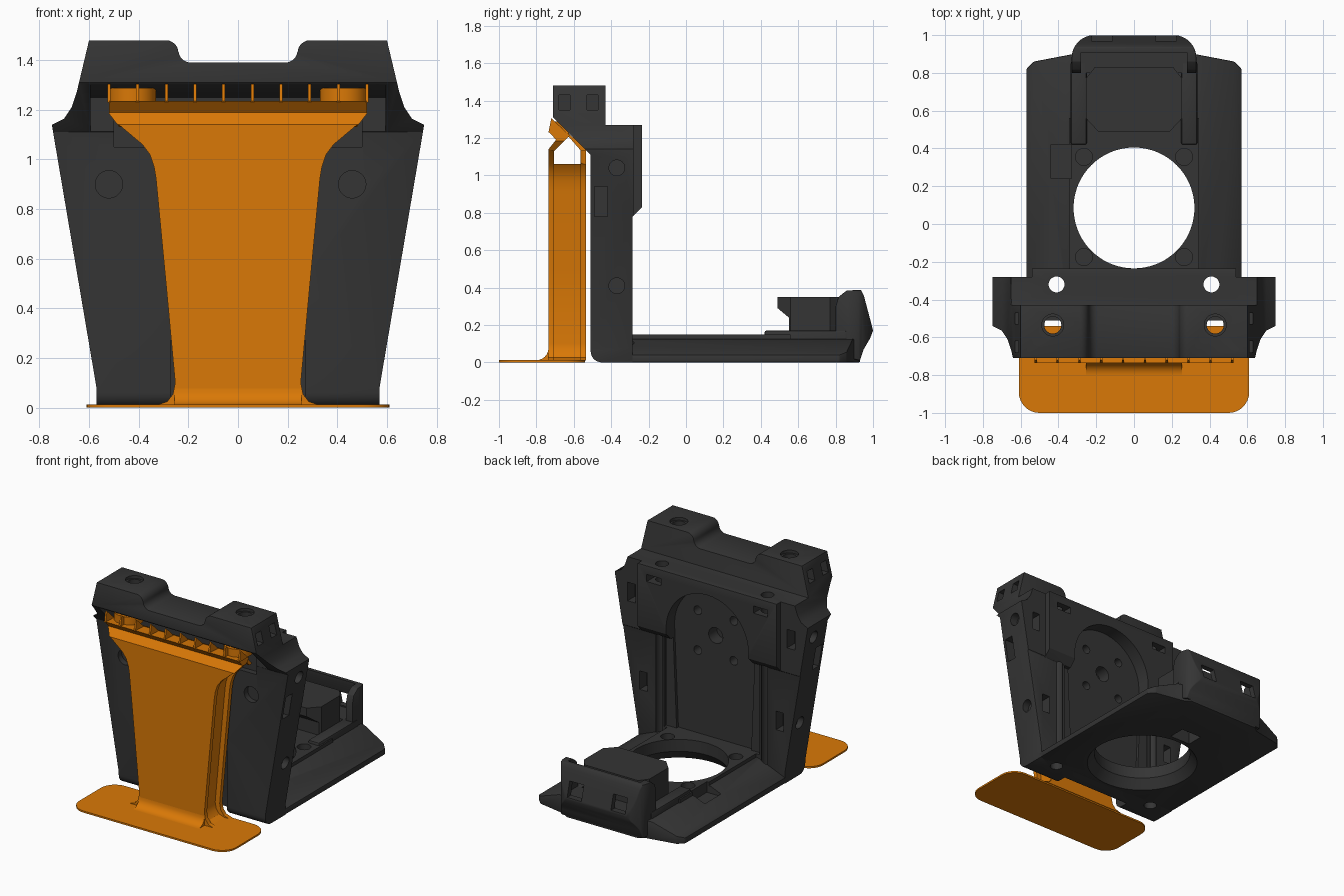
import bpy, bmesh, math
from mathutils import Matrix

if "Cube" in bpy.data.objects:
    bpy.data.objects.remove(bpy.data.objects["Cube"], do_unlink=True)


def material(name, rgb):
    m = bpy.data.materials.new(name)
    m.use_nodes = True
    m.diffuse_color = (*rgb, 1)
    m.node_tree.nodes["Principled BSDF"].inputs["Base Color"].default_value = (*rgb, 1)
    return m


DARK = material("charcoal plastic", (0.035, 0.035, 0.035))
ORANGE = material("orange plastic", (0.70, 0.19, 0.002))


def finish(name, bm, mat):
    bmesh.ops.recalc_face_normals(bm, faces=bm.faces)
    me = bpy.data.meshes.new(name)
    bm.to_mesh(me)
    bm.free()
    me.materials.append(mat)
    ob = bpy.data.objects.new(name, me)
    bpy.context.collection.objects.link(ob)
    return ob


def prism(name, pts, axis, lo, hi, mat=DARK):
    """Extrude a closed profile along an axis."""
    place = {"x": lambda u, v, t: (t, u, v),
             "y": lambda u, v, t: (u, t, v),
             "z": lambda u, v, t: (u, v, t)}[axis]
    bm = bmesh.new()
    a = [bm.verts.new(place(u, v, lo)) for u, v in pts]
    b = [bm.verts.new(place(u, v, hi)) for u, v in pts]
    bm.faces.new(a)
    bm.faces.new(b)
    for i in range(len(a)):
        j = (i + 1) % len(a)
        bm.faces.new((a[i], a[j], b[j], b[i]))
    return finish(name, bm, mat)


def box(x0, x1, y0, y1, z0, z1, name="cutter", mat=DARK):
    return prism(name, [(x0, y0), (x1, y0), (x1, y1), (x0, y1)], "z", z0, z1, mat)


def disc(axis, u, v, r, lo, hi, name="cutter", mat=DARK, n=40):
    pts = [(u + r * math.cos(math.tau * i / n), v + r * math.sin(math.tau * i / n)) for i in range(n)]
    return prism(name, pts, axis, lo, hi, mat)


def arc(cx, cy, r, a0, a1, n=6):
    return [(cx + r * math.cos(math.radians(a0 + (a1 - a0) * i / n)),
             cy + r * math.sin(math.radians(a0 + (a1 - a0) * i / n))) for i in range(n + 1)]


def mirrored(half):
    """Complete a right-hand profile with its mirror image."""
    return half + [(-u, v) for u, v in reversed(half)]


def apply(ob, mod):
    bpy.context.view_layer.objects.active = ob
    bpy.ops.object.modifier_apply(modifier=mod.name)


def combine(ob, others, op="DIFFERENCE"):
    for c in others:
        c.hide_render = True
        m = ob.modifiers.new("cut", "BOOLEAN")
        m.operation, m.solver, m.object = op, "EXACT", c
        apply(ob, m)
        bpy.data.objects.remove(c, do_unlink=True)


def bevel(ob, width):
    m = ob.modifiers.new("soft edges", "BEVEL")
    m.width, m.segments, m.limit_method = width, 2, "ANGLE"
    apply(ob, m)


# Upright: side profile crossed with the flared front outline
side = arc(-0.45, 0.06, 0.06, 180, 270) + [
    (-0.285, 0), (-0.285, 0.78), (-0.235, 0.83), (-0.235, 1.27), (-0.43, 1.27),
    (-0.43, 1.48), (-0.71, 1.48), (-0.71, 1.31), (-0.51, 1.11)]
front = mirrored([(0.57, 0), (0.57, 0.08), (0.75, 1.14), (0.70, 1.165), (0.67, 1.21),
                  (0.65, 1.27), (0.60, 1.48)] + arc(0.29, 1.43, 0.05, 90, 180)
                 + arc(0.19, 1.44, 0.05, 0, -90))
upright = prism("upright_frame", side, "x", -0.8, 0.8)
combine(upright, [prism("outline", front, "y", -0.8, 0)], "INTERSECT")
bevel(upright, 0.01)

# Motor recess with arched top, side channels, front scoop and support pocket
arch = arc(0, 0.87, 0.32, 0, 180, 24) + [(-0.29, 0.15), (0.29, 0.15)]
scoop = [(-0.6, -0.1), (-0.40, -0.1), (-0.40, 0.40), (-0.42, 0.45), (-0.515, 0.53), (-0.6, 0.53)]
pocket = [(-0.8, 1.313), (-0.705, 1.303), (-0.512, 1.25), (-0.512, 1.05), (-0.8, 1.05)]
cuts = [prism("cutter", arch, "y", -0.33, 0),
        box(-0.37, 0.37, -0.31, 0, 0.15, 0.78),
        prism("cutter", scoop, "x", -0.27, 0.27),
        prism("cutter", pocket, "x", -0.595, 0.595),
        box(-0.50, 0.50, -0.6, -0.47, 1.05, 1.2),
        disc("y", 0, 0.87, 0.055, -0.42, -0.3),
        disc("y", -0.52, 0.90, 0.055, -0.6, -0.47),
        disc("y", 0.46, 0.90, 0.055, -0.6, -0.47)]
for s in (-1, 1):
    def sbox(a, b, *rest):
        return box(min(a * s, b * s), max(a * s, b * s), *rest)
    cuts += [disc("y", s * 0.14, z, 0.03, -0.42, -0.3) for z in (0.73, 1.01)]
    # corner tabs, nut slots and side windows
    cuts += [sbox(0.54, 0.9, -0.28, 0, 0.7, 1.4),
             sbox(0.59, 0.65, -0.36, 0, 0.96, 1.09),
             sbox(0.50, 0.56, -0.36, 0, 0.36, 0.49),
             sbox(0.62, 0.9, -0.49, -0.42, 0.78, 0.94),
             sbox(0.55, 0.9, -0.68, -0.62, 1.35, 1.43),
             sbox(0.55, 0.9, -0.53, -0.47, 1.35, 1.43),
             sbox(0.36, 0.47, -0.37, -0.2, 1.16, 1.21)]
    for z, x in ((1.04, 0.68), (0.41, 0.58)):
        cuts.append(disc("x", -0.37, z, 0.042, min(s * x, s * 0.9), max(s * x, s * 0.9)))
    # vertical screw holes
    cuts += [disc("z", s * 0.41, -0.32, 0.042, -0.1, 1.6),
             disc("z", s * 0.43, -0.535, 0.045, 1.1, 1.6),
             disc("z", s * 0.43, -0.535, 0.058, 1.46, 1.6)]
combine(upright, cuts)

# Base plate: sloped shoulders, raised deck, large flared opening
outline = mirrored([(0.57, -0.31), (0.57, 0.82), (0.53, 0.86), (0.32, 0.90), (0.28, 0.93)])
section = mirrored([(0.6, 0), (0.6, 0.03), (0.57, 0.04), (0.36, 0.125)])
base = prism("base_plate", section, "y", -0.31, 0.95)
combine(base, [prism("outline", outline, "z", -0.1, 0.3)], "INTERSECT")
bevel(base, 0.006)
combine(base, [box(-0.345, 0.345, -0.39, 0.56, 0.03, 0.15, "deck")], "UNION")
bm = bmesh.new()
bmesh.ops.create_cone(bm, cap_ends=True, segments=72, radius1=0.375, radius2=0.31, depth=0.09,
                      matrix=Matrix.Translation((0, 0.085, 0.035)))
cuts = [finish("cutter", bm, DARK),
        disc("z", 0, 0.085, 0.32, -0.1, 0.3, n=72),
        box(-0.08, 0.08, 0.48, 0.60, -0.1, 0.09),
        box(-0.44, -0.33, 0.24, 0.42, 0.075, 0.3)]
for s in (-1, 1):
    cuts += [disc("z", s * 0.265, y, 0.045, 0.09, 0.3) for y in (0.355, -0.175)]
    cuts.append(disc("z", s * 0.41, -0.32, 0.042, -0.1, 0.3))
combine(base, cuts)

# Plug block and its side arms
plug_side = [(0.49, 0.35), (0.83, 0.35), (0.83, 0.08), (0.55, 0.08), (0.55, 0.24), (0.49, 0.29)]
plug_top = mirrored([(0.19, 0.49), (0.255, 0.56), (0.255, 0.77), (0.20, 0.84)])
plug = prism("plug_block", plug_side, "x", -0.3, 0.3)
combine(plug, [prism("outline", plug_top, "z", 0, 0.5)], "INTERSECT")
for s, n in ((-1, "right"), (1, "left")):
    arm = box(min(s * 0.25, s * 0.335), max(s * 0.25, s * 0.335), 0.42, 0.86, 0.05, 0.17, n + "_plug_arm")
    bevel(arm, 0.01)

# Rear clip: thin curved shell with two open windows
clip_side = [(0.80, 0.04), (0.80, 0.30), (0.815, 0.35), (0.86, 0.385), (0.935, 0.387), (0.95, 0.36),
             (0.99, 0.21), (1.0, 0.17), (0.985, 0.13), (0.95, 0.07), (0.93, 0.01)]
clip_top = mirrored([(0.33, 0.79)] + arc(0.21, 0.88, 0.12, 0, 90, 8))
hollow = [(0.7, 0.17), (0.955, 0.17), (0.95, 0.22), (0.91, 0.36), (0.90, 0.5), (0.7, 0.5)]
clip = prism("rear_clip", clip_side, "x", -0.4, 0.4)
combine(clip, [prism("outline", clip_top, "z", -0.1, 0.5)], "INTERSECT")
bevel(clip, 0.008)
combine(clip, [prism("cutter", hollow, "x", -0.28, 0.28)]
        + [box(s * 0.17 - 0.055, s * 0.17 + 0.055, 0.88, 1.1, 0.18, 0.285) for s in (-1, 1)])

# Support foot
foot = []
for cx, cy, a in ((0.5, -0.65, 0), (-0.5, -0.65, 90), (-0.5, -0.89, 180), (0.5, -0.89, 270)):
    foot += arc(cx, cy, 0.11, a, a + 90, 8)
prism("support_foot", foot, "z", 0, 0.012, ORANGE)


# Support pillar: two flared sheets around an inset core
def pillar(inset, top):
    half = [(0.33, 0.01), (0.285, 0.025), (0.262, 0.055), (0.253, 0.1), (0.29, 0.5), (0.33, 0.92),
            (0.338, 0.97), (0.355, 1.02), (0.385, 1.06), (0.48, 1.14)]
    return mirrored([(x - inset, z) for x, z in half if z <= top])


prism("support_front_sheet", pillar(0, 2), "y", -0.735, -0.705, ORANGE)
back_sheet = prism("support_back_sheet", pillar(0, 2), "y", -0.565, -0.535, ORANGE)
prism("support_core", pillar(0.035, 1.06), "y", -0.71, -0.56, ORANGE)
flare = [(-0.72, 0.01), (-0.80, 0.012)] + arc(-0.80, 0.077, 0.065, -90, 0, 6) + [(-0.72, 0.077)]
prism("support_front_fillet", flare, "x", -0.255, 0.255, ORANGE)

# Support head: folded neck, ledge, rear brace and ribs
neck = [(-0.735, 1.14), (-0.695, 1.19), (-0.735, 1.235), (-0.64, 1.23), (-0.62, 1.215), (-0.705, 1.13)]
shoulder = prism("support_neck", neck, "x", -0.52, 0.52, ORANGE)
combine(shoulder, [prism("outline", mirrored([(0.47, 1.12), (0.52, 1.185), (0.52, 1.4)]),
                         "y", -0.8, -0.5)], "INTERSECT")
brace = [(-0.535, 1.13), (-0.535, 1.14), (-0.64, 1.235), (-0.63, 1.21), (-0.56, 1.13)]
rear_brace = prism("support_rear_brace", brace, "x", -0.48, 0.48, ORANGE)
rib = [(-0.735, 1.23), (-0.72, 1.305), (-0.64, 1.23)]
for i in range(10):
    x = -0.52 + i * 1.04 / 9
    prism("support_rib_%d" % (i + 1), rib, "x", x - 0.006, x + 0.006, ORANGE)
for s, n in ((-1, "right"), (1, "left")):
    peg = disc("z", s * 0.425, -0.605, 0.095, 1.225, 1.288, n + "_support_peg", ORANGE)
    for part in (peg, rear_brace, back_sheet):
        combine(part, [disc("z", s * 0.43, -0.535, 0.046, 1, 1.6)])

# Smooth curved surfaces, keep hard edges sharp
for ob in list(bpy.context.scene.objects):
    if ob.type == "MESH":
        bpy.ops.object.select_all(action="DESELECT")
        ob.select_set(True)
        bpy.context.view_layer.objects.active = ob
        bpy.ops.object.shade_smooth_by_angle(angle=math.radians(30))
